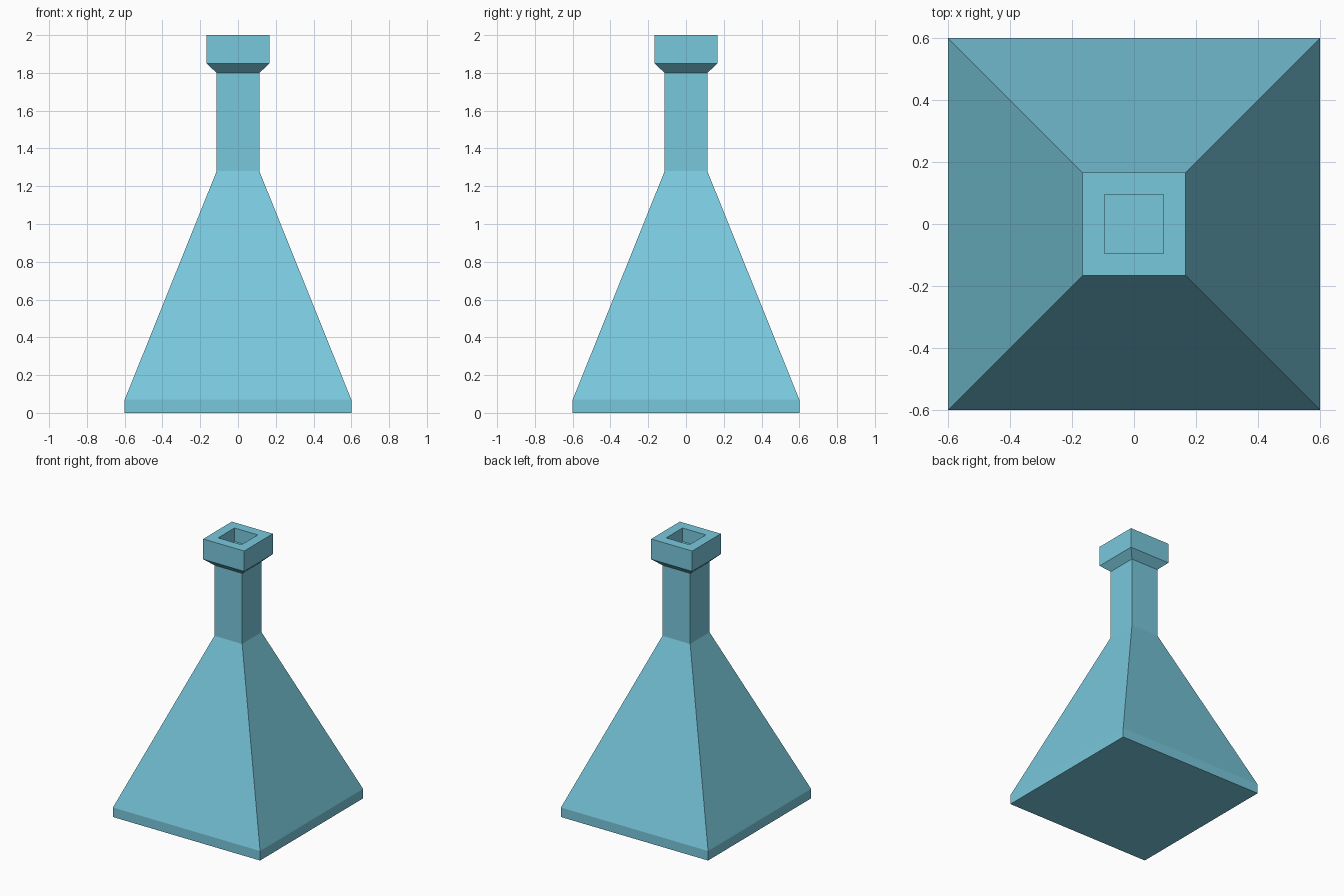
import bpy, bmesh, math

if "Cube" in bpy.data.objects:
    bpy.data.objects.remove(bpy.data.objects["Cube"])

# one flat colour
mat = bpy.data.materials.new("light blue")
mat.diffuse_color = (0.19, 0.58, 0.72, 1)
mat.use_nodes = True
mat.node_tree.nodes["Principled BSDF"].inputs["Base Color"].default_value = mat.diffuse_color

# square flask profile: (half width, height), from base up and into the mouth
profile = [(0.60, 0.0), (0.60, 0.07), (0.113, 1.28), (0.113, 1.80),
           (0.167, 1.85), (0.167, 2.0), (0.095, 2.0), (0.095, 1.90)]

bm = bmesh.new()
corners = [(-1, -1), (1, -1), (1, 1), (-1, 1)]
rings = [[bm.verts.new((x * w, y * w, z)) for x, y in corners] for w, z in profile]
for low, high in zip(rings, rings[1:]):
    for i in range(4):
        j = (i + 1) % 4
        bm.faces.new((low[i], low[j], high[j], high[i]))
bm.faces.new(rings[0][::-1])   # underside
bm.faces.new(rings[-1])        # mouth floor
bm.normal_update()

mesh = bpy.data.meshes.new("square_flask")
bm.to_mesh(mesh)
bm.free()
mesh.materials.append(mat)
flask = bpy.data.objects.new("square_flask", mesh)
bpy.context.collection.objects.link(flask)
